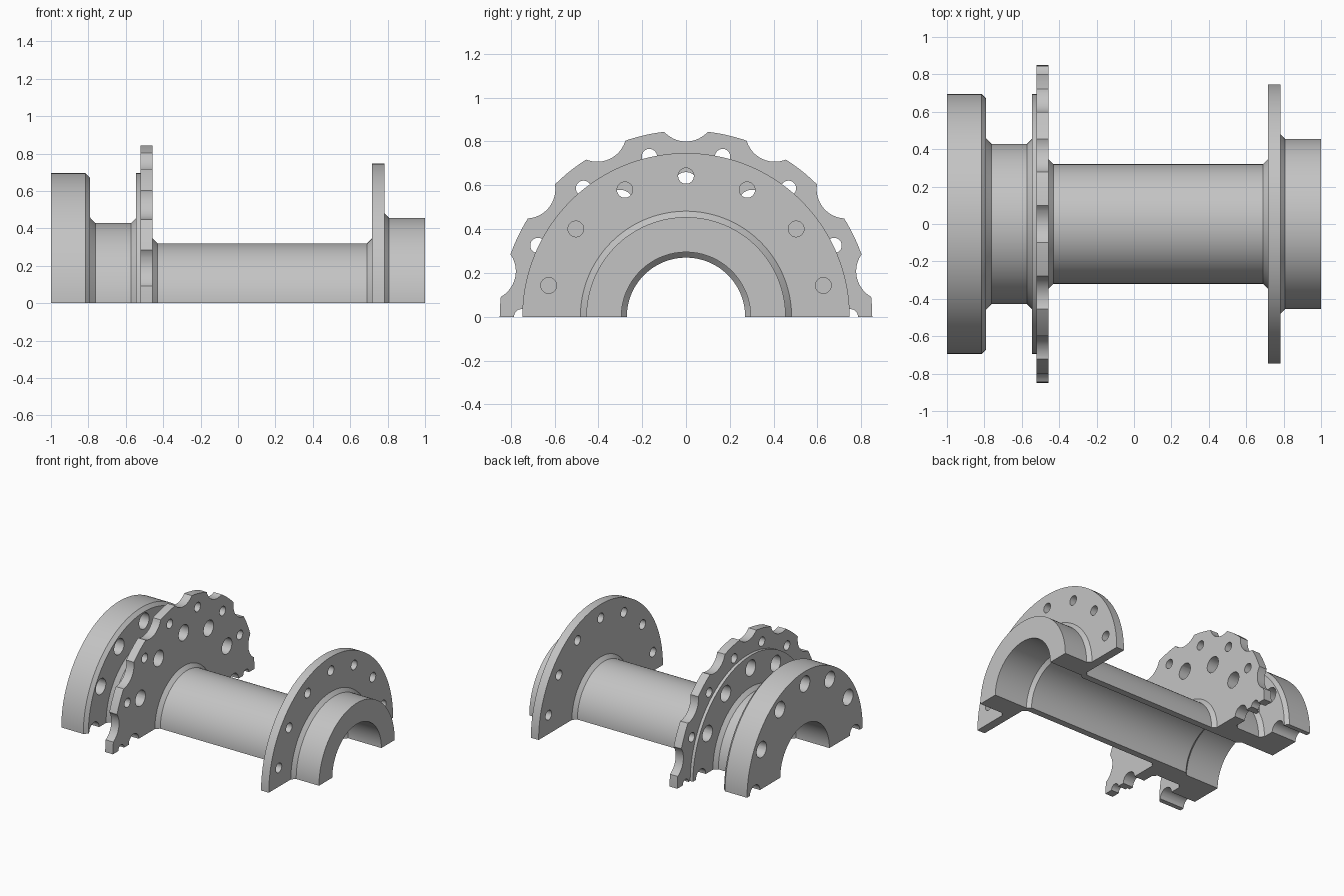
import bpy, bmesh
from math import sin, cos, pi, radians

if "Cube" in bpy.data.objects:
    bpy.data.objects.remove(bpy.data.objects["Cube"])

grey = bpy.data.materials.new("machined_grey")
grey.diffuse_color = (0.55, 0.55, 0.55, 1)
grey.use_nodes = True
grey.node_tree.nodes["Principled BSDF"].inputs["Base Color"].default_value = grey.diffuse_color


def finish(name, bm):
    bmesh.ops.recalc_face_normals(bm, faces=bm.faces)
    mesh = bpy.data.meshes.new(name)
    bm.to_mesh(mesh)
    bm.free()
    obj = bpy.data.objects.new(name, mesh)
    bpy.context.collection.objects.link(obj)
    return obj


def half_lathe(name, profile, steps):
    """Sweep a closed (x, radius) outline over the upper half turn."""
    bm = bmesh.new()
    rings = []
    for i in range(steps + 1):
        a = pi * i / steps
        rings.append([bm.verts.new((x, r * cos(a), r * sin(a))) for x, r in profile])
    n = len(profile)
    for a, b in zip(rings, rings[1:]):
        for j in range(n):
            k = (j + 1) % n
            bm.faces.new((a[j], a[k], b[k], b[j]))
    bm.faces.new(rings[0])
    bm.faces.new(rings[-1])
    return finish(name, bm)


def add_pin(bm, x0, x1, dist, angle, radius, sides=32):
    """Cylinder along x, centred at a polar position."""
    cy, cz = dist * cos(angle), dist * sin(angle)
    ends = []
    for x in (x0, x1):
        ends.append([bm.verts.new((x, cy + radius * cos(2 * pi * (i + 0.5) / sides),
                                   cz + radius * sin(2 * pi * (i + 0.5) / sides)))
                     for i in range(sides)])
    a, b = ends
    for i in range(sides):
        k = (i + 1) % sides
        bm.faces.new((a[i], a[k], b[k], b[i]))
    bm.faces.new(a)
    bm.faces.new(b)


# Hub section: outer contour left to right, then the bore back again
outline = [
    (-1, 0.695), (-0.815, 0.695), (-0.79, 0.67),                   # bolt flange
    (-0.79, 0.457), (-0.762, 0.428), (-0.572, 0.428), (-0.545, 0.455),
    (-0.545, 0.695), (-0.522, 0.695),                              # spacer disc
    (-0.522, 0.85), (-0.457, 0.85),                                # toothed ring
    (-0.457, 0.347), (-0.43, 0.32), (0.69, 0.32), (0.717, 0.347),  # sleeve
    (0.717, 0.747), (0.782, 0.747),                                # drilled flange
    (0.782, 0.482), (0.808, 0.455), (1, 0.455),                    # end collar
    (1, 0.295), (0.72, 0.295), (0.695, 0.27),                      # bore
    (-0.695, 0.27), (-0.72, 0.295), (-1, 0.295),
]
hub = half_lathe("half_hub", outline, 72)
hub.data.materials.append(grey)

# Drill holes and ring notches
bm = bmesh.new()
for i in range(7):
    add_pin(bm, -1.1, -0.3, 0.60, radians(30 * i), 0.06)           # bolt holes
pitch = 2 * pi / 14
for i in range(7):
    a = pitch * (i + 0.5)
    add_pin(bm, 0.6, 0.9, 0.643, a, 0.036)                         # flange holes
    add_pin(bm, -0.6, -0.35, 0.934, a, 0.134, 48)                  # ring notches
for i in range(8):
    add_pin(bm, -0.6, -0.35, 0.75, pitch * i, 0.035)               # ring holes
cutter = finish("hole_cutter", bm)
cutter.hide_render = True
cutter.hide_viewport = False
cutter.display_type = 'WIRE'

cut = hub.modifiers.new("holes", 'BOOLEAN')
cut.operation = 'DIFFERENCE'
cut.solver = 'EXACT'
cut.object = cutter

# Bake the cut, drop the helper and smooth the round surfaces
bpy.context.view_layer.objects.active = hub
hub.select_set(True)
bpy.ops.object.modifier_apply(modifier="holes")
bpy.data.objects.remove(cutter)
bpy.ops.object.shade_smooth_by_angle(angle=radians(25))
